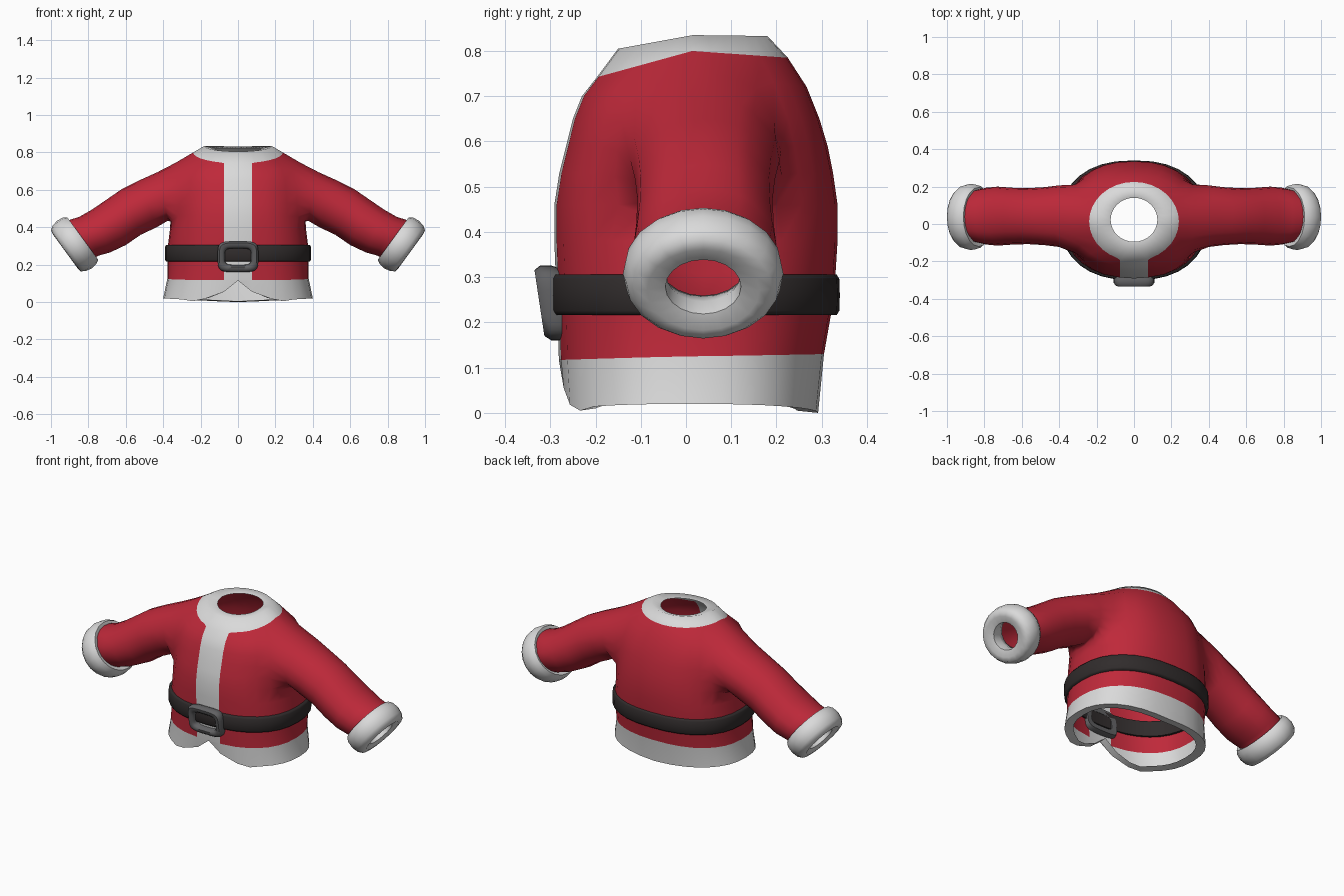
import bpy, bmesh, math
from mathutils import Vector

cube = bpy.data.objects.get("Cube")
if cube:
    bpy.data.objects.remove(cube, do_unlink=True)


def material(name, rgb):
    m = bpy.data.materials.new(name)
    m.use_nodes = True
    m.diffuse_color = (*rgb, 1)
    m.node_tree.nodes["Principled BSDF"].inputs["Base Color"].default_value = (*rgb, 1)
    return m


RED = material("red cloth", (0.52, 0.022, 0.042))
WHITE = material("white trim", (0.7, 0.7, 0.7))
BLACK = material("black leather", (0.03, 0.025, 0.025))
GREY = material("grey metal", (0.12, 0.12, 0.125))


def finish(name, bm, mats, angle=60):
    loose = [v for v in bm.verts if not v.link_faces]
    bmesh.ops.delete(bm, geom=loose, context="VERTS")
    bmesh.ops.recalc_face_normals(bm, faces=bm.faces)
    mesh = bpy.data.meshes.new(name)
    bm.to_mesh(mesh)
    bm.free()
    for m in mats:
        mesh.materials.append(m)
    ob = bpy.data.objects.new(name, mesh)
    bpy.context.collection.objects.link(ob)
    bpy.ops.object.select_all(action="DESELECT")
    ob.select_set(True)
    bpy.context.view_layer.objects.active = ob
    bpy.ops.object.shade_smooth_by_angle(angle=math.radians(angle))


def loft(bm, rings, wrap=False, rule=lambda r, k: 0):
    """Skin closed rings of points; the rule gives a material index, or None for a gap."""
    grid = [[bm.verts.new(p) for p in ring] for ring in rings]
    n = len(grid[0])
    for r in range(len(grid) - (0 if wrap else 1)):
        a, b = grid[r], grid[(r + 1) % len(grid)]
        for k in range(n):
            mat = rule(r, k)
            if mat is not None:
                j = (k + 1) % n
                bm.faces.new((a[k], a[j], b[j], b[k])).material_index = mat
    return grid


def power(v, e):
    return math.copysign(abs(v) ** e, v)


SEG = 32
HALF = SEG // 2


def body_ring(z, half_width, front, back, dip_front=0, dip_back=0):
    """Oval ring from the front centre towards +x; boxier below the shoulders."""
    e = 0.85 if z < 0.7 else 1
    pts = []
    for k in range(SEG):
        a = math.tau * k / SEG
        c = math.cos(a)
        dip = dip_front if c > 0 else dip_back
        pts.append(Vector((half_width * power(math.sin(a), e),
                           (front + back) / 2 - (back - front) / 2 * power(c, e),
                           z - dip * abs(c))))
    return pts


def shape_hem(ring, lift=0):
    # Inverted V notch at the front, slight rise at the sides
    notch = (0.115, 0.055, 0.018, 0.005)
    for k, p in enumerate(ring):
        j = min(k, SEG - k)
        p.z = lift + (notch[j] if j < len(notch) else 0.02 * abs(math.sin(math.tau * k / SEG)))


# Jacket body: hem rim, hem, trunk, shoulders, collar and collar rim
rings = [body_ring(*r) for r in (
    (0, 0.35, -0.235, 0.245),
    (0, 0.40, -0.275, 0.292),
    (0.125, 0.378, -0.281, 0.305, 0.008, -0.005),
    (0.215, 0.377, -0.284, 0.32),
    (0.30, 0.375, -0.288, 0.33),
    (0.38, 0.365, -0.291, 0.335),
    (0.46, 0.355, -0.291, 0.335),
    (0.53, 0.35, -0.28, 0.325),
    (0.59, 0.345, -0.265, 0.313),
    (0.65, 0.34, -0.25, 0.295),
    (0.755, 0.33, -0.23, 0.267, 0.055, 0.035),
    (0.80, 0.24, -0.197, 0.225, 0.058, 0.015),
    (0.835, 0.18, -0.15, 0.18, 0.03, 0.002),
    (0.82, 0.125, -0.095, 0.14, 0.015),
)]
shape_hem(rings[0], 0.005)
shape_hem(rings[1])
for ring in rings[:-2]:  # keep the front stripe an even width
    ring[1].x, ring[-1].x = 0.075, -0.075

LOW, HIGH = 6, 10    # armhole rows
FIRST, LAST = 5, 11  # armhole columns


def jacket_colour(r, k):
    if LOW <= r < HIGH and FIRST <= k % HALF < LAST:
        return None
    stripe = k in (0, SEG - 1)
    return 1 if r < 2 or r > HIGH or stripe else 0


jacket = bmesh.new()
grid = loft(jacket, rings, rule=jacket_colour)

# Sleeves grow out of the armholes: top (x, z), bottom (x, z), depth
SLEEVE = (
    ((0.43, 0.695), (0.375, 0.435), 0.165),
    ((0.53, 0.65), (0.435, 0.40), 0.155),
    ((0.62, 0.605), (0.52, 0.36), 0.15),
    ((0.70, 0.55), (0.60, 0.305), 0.152),
    ((0.78, 0.495), (0.685, 0.265), 0.158),
    ((0.85, 0.455), (0.74, 0.25), 0.152),
    ((0.90, 0.44), (0.765, 0.238), 0.143),
    ((0.928, 0.42), (0.782, 0.222), 0.135),
)
armholes = []
for side, start in ((1, 0), (-1, HALF)):
    cols = range(start + FIRST, start + LAST + 1)
    loop = [grid[LOW][c] for c in cols]
    loop += [grid[r][cols[-1]] for r in range(LOW + 1, HIGH)]
    loop += [grid[HIGH][c] for c in reversed(cols)]
    loop += [grid[r][cols[0]] for r in range(HIGH - 1, LOW, -1)]
    armholes += loop
    angles = [math.atan2((v.co.z - 0.6) / 0.14, (v.co.y - 0.025) / 0.16) for v in loop]
    for top, bottom, depth in SLEEVE:
        top, bottom = Vector(top), Vector(bottom)
        mid, up = (top + bottom) / 2, (top - bottom) / 2
        new = []
        for a in angles:
            p = mid + up * math.sin(a)
            new.append(jacket.verts.new((side * p.x, 0.042 + depth * math.cos(a), p.y)))
        for i in range(len(loop)):
            j = (i + 1) % len(loop)
            jacket.faces.new((loop[i], loop[j], new[j], new[i]))
        loop = new
# Round off the armhole seams
for _ in range(3):
    bmesh.ops.smooth_vert(jacket, verts=armholes, factor=0.5,
                          use_axis_x=True, use_axis_y=True, use_axis_z=True)
finish("jacket", jacket, (RED, WHITE), 75)

# Fur cuffs: rounded rings as (radius, distance along the sleeve axis)
CUFF = ((0.115, 0.006), (0.14, 0), (0.153, 0.022), (0.157, 0.055), (0.15, 0.09), (0.135, 0.112),
        (0.11, 0.116), (0.074, 0.104), (0.072, 0.06), (0.085, 0.02))
axis, up = Vector((0.81, 0, -0.59)), Vector((0.59, 0, 0.81))
for side, name in ((1, "left_cuff"), (-1, "right_cuff")):
    cuff = bmesh.new()
    cuff_rings = []
    for radius, along in CUFF:
        ring = []
        for k in range(20):
            a = math.tau * k / 20
            p = Vector((0.83, 0.038, 0.34)) + axis * along + up * radius * math.sin(a)
            p.y += 1.13 * radius * math.cos(a)
            p.x *= side
            ring.append(p)
        cuff_rings.append(ring)
    loft(cuff, cuff_rings, wrap=True)
    finish(name, cuff, (WHITE,))

# Belt around the waist
belt = bmesh.new()
loft(belt, [body_ring(z, 0.376 + o, -0.286 - o, 0.325 + o) for o, z in (
    (-0.012, 0.216), (0.008, 0.216), (0.014, 0.226), (0.015, 0.26),
    (0.014, 0.296), (0.008, 0.306), (-0.012, 0.306))], wrap=True)
finish("belt", belt, (BLACK,))

# Buckle: rounded rectangular frame, leaning forward at the top
buckle = bmesh.new()
frame = []
for w, h, y in ((0.10, 0.074, -0.262), (0.109, 0.083, -0.285), (0.109, 0.083, -0.31),
                (0.099, 0.073, -0.324), (0.082, 0.056, -0.324), (0.071, 0.045, -0.312),
                (0.069, 0.043, -0.265)):
    ring = []
    for k in range(32):
        a = math.tau * (k + 0.5) / 32
        x, z = w * power(math.cos(a), 0.45), h * power(math.sin(a), 0.45)
        ring.append((x, y - 0.15 * z, 0.243 + z))
    frame.append(ring)
loft(buckle, frame, wrap=True)
finish("buckle", buckle, (GREY,), 50)
